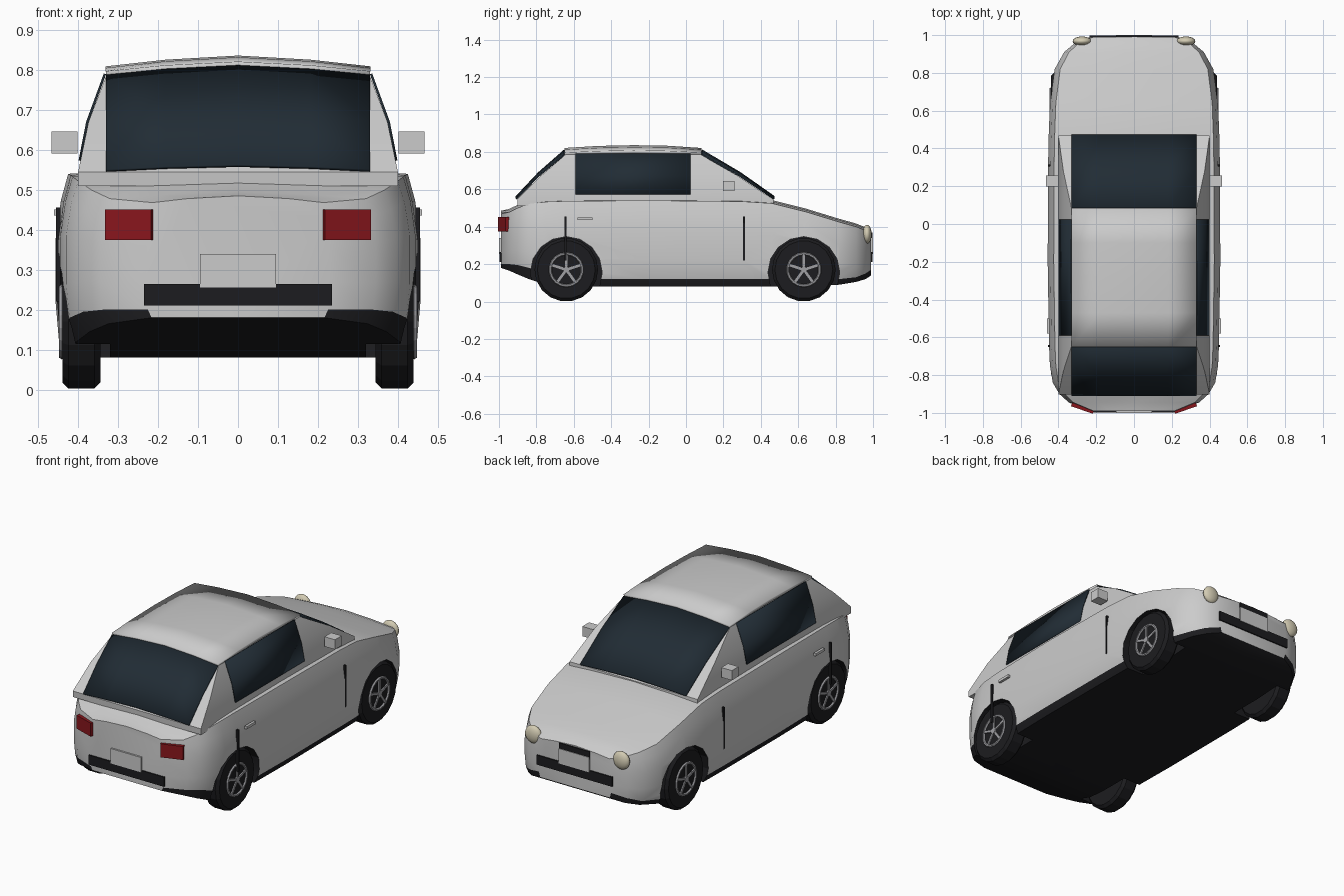
import bpy, bmesh, math
from mathutils import Matrix

if "Cube" in bpy.data.objects:
    bpy.data.objects.remove(bpy.data.objects["Cube"])


def mat(name, r, g, b):
    m = bpy.data.materials.new(name)
    m.diffuse_color = (r, g, b, 1)
    m.use_nodes = True
    m.node_tree.nodes["Principled BSDF"].inputs["Base Color"].default_value = m.diffuse_color
    return m


PAINT = mat("paint", 0.8, 0.8, 0.8)
BLACK = mat("black_trim", 0.012, 0.012, 0.014)
GLASS = mat("dark_glass", 0.015, 0.025, 0.035)
RED = mat("red_lens", 0.25, 0.008, 0.012)
CREAM = mat("cream_lens", 0.65, 0.6, 0.45)
ALLOY = mat("alloy", 0.35, 0.35, 0.37)


def finish(name, bm, mats, angle=None):
    bmesh.ops.recalc_face_normals(bm, faces=bm.faces)
    me = bpy.data.meshes.new(name)
    bm.to_mesh(me)
    bm.free()
    for m in mats:
        me.materials.append(m)
    ob = bpy.data.objects.new(name, me)
    bpy.context.collection.objects.link(ob)
    if angle:
        smooth(ob, angle)
    return ob


def smooth(ob, angle):
    bpy.ops.object.select_all(action='DESELECT')
    ob.select_set(True)
    bpy.context.view_layer.objects.active = ob
    bpy.ops.object.shade_smooth_by_angle(angle=math.radians(angle))


def box(name, loc, size, m, rot=(0, 0, 0)):
    bm = bmesh.new()
    bmesh.ops.create_cube(bm, size=1, matrix=Matrix.Diagonal((*size, 1)))
    ob = finish(name, bm, [m])
    ob.location, ob.rotation_euler = loc, rot
    return ob


def disc(name, loc, radius, depth, m, sides=16):
    bm = bmesh.new()
    bmesh.ops.create_cone(bm, cap_ends=True, segments=sides, radius1=radius, radius2=radius,
                          depth=depth, matrix=Matrix.Rotation(math.pi / 2, 4, 'Y'))
    ob = finish(name, bm, [m])
    ob.location = loc
    return ob


def grid(name, rows, m, thick=0.0):
    bm = bmesh.new()
    vs = [[bm.verts.new(p) for p in r] for r in rows]
    for a, b in zip(vs, vs[1:]):
        for i in range(len(a) - 1):
            bm.faces.new((a[i], a[i + 1], b[i + 1], b[i]))
    ob = finish(name, bm, [m], 30)
    if thick:
        s = ob.modifiers.new("thickness", 'SOLIDIFY')
        s.thickness, s.offset = thick, 0
    return ob


def loft(name, rings, mats, angle, dark=()):
    bm = bmesh.new()
    vs = [[bm.verts.new(p) for p in r] for r in rings]
    n = len(vs[0])
    for a, b in zip(vs, vs[1:]):
        for i in range(n):
            f = bm.faces.new((a[i], a[(i + 1) % n], b[(i + 1) % n], b[i]))
            f.material_index = 1 if i in dark else 0
    bm.faces.new(vs[0])
    bm.faces.new(vs[-1])
    return finish(name, bm, mats, angle)


# Lower body: lofted sections (y, half width, belt z, sill z, floor z)
SECTIONS = [
    (-.99, .23, .468, .20, .18), (-.945, .345, .478, .20, .165), (-.90, .395, .50, .195, .145),
    (-.84, .43, .522, .18, .12), (-.75, .445, .533, .15, .09), (-.64, .45, .537, .12, .08),
    (-.2, .457, .54, .12, .08), (.3, .455, .535, .12, .08), (.46, .452, .525, .12, .08),
    (.64, .445, .48, .12, .08), (.82, .42, .425, .12, .09), (.91, .37, .40, .13, .105),
    (.96, .31, .38, .15, .12), (.99, .23, .36, .17, .14)]


def section(y, w, zt, zs, zb):
    h = zt - zs
    half = [(.55 * w, zt + .01), (.93 * w, zt), (.97 * w, zt - .16 * h), (w, zt - .4 * h),
            (w, zt - .75 * h), (.98 * w, zs), (.94 * w, zb)]
    pts = [(0, zt + .017)] + half + [(0, zb)] + [(-x, z) for x, z in reversed(half)]
    return [(x, y, z) for x, z in pts]


body = loft("body", [section(*s) for s in SECTIONS], [PAINT, BLACK], 35, dark=(6, 7, 8, 9))

# Wheel wells cut out of the body
AXLES = (("rear", -.64), ("front", .63))
for side in (-1, 1):
    for tag, y in AXLES:
        cutter = disc("well_cutter", (side * .45, y, .155), .192, .26, BLACK)
        cutter.hide_render = True
        mod = body.modifiers.new("well", 'BOOLEAN')
        mod.operation, mod.solver, mod.object = 'DIFFERENCE', 'EXACT', cutter
        mod.material_mode = 'TRANSFER'
        bpy.context.view_layer.objects.active = body
        bpy.ops.object.modifier_apply(modifier=mod.name)
        bpy.data.objects.remove(cutter)
smooth(body, 35)

# Cabin: stacked rings (z, half width, rear y, front y)
LEVELS = [(.51, .40, -.90, .47), (.545, .40, -.902, .468), (.67, .374, -.778, .28), (.785, .33, -.645, .08)]
loft("cabin", [[(-w, a, z), (w, a, z), (w, b, z), (-w, b, z)] for z, w, a, b in LEVELS], [PAINT], 30)


def crowned(y, z, crown, w=.33):
    return [(w * f, y, z + crown * (1 - abs(f) ** 1.6)) for f in (-1, -.55, 0, .55, 1)]


# Crowned roof and glass
grid("roof", [crowned(-.65, .788, .024), crowned(-.47, .796, .027), crowned(-.28, .80, .027),
              crowned(-.1, .797, .027), crowned(.083, .788, .024)], PAINT, .018)
grid("rear_window", [crowned(-.65, .785, .024), crowned(-.788, .67, .018), crowned(-.908, .548, .012)], GLASS, .008)
grid("windshield", [crowned(.085, .785, .024), crowned(.29, .67, .018), crowned(.472, .548, .012)], GLASS, .008)
for s in (-1, 1):
    grid("side_window", [[(s * x, -.59, z), (s * x, .025, z)]
                         for x, z in ((.396, .573), (.377, .67), (.333, .79))], GLASS, .006)

    # Side details
    box("mirror", (s * .434, .228, .618), (.066, .06, .055), PAINT)
    box("door_handle", (s * .454, -.54, .443), (.014, .08, .015), PAINT)
    for y in (-.645, .31):
        box("door_seam", (s * .45, y, .338), (.012, .01, .235), BLACK)

    # Lamps
    box("tail_light", (s * .27, -.968, .413), (.122, .035, .076), RED, (0, 0, s * .33))
    bm = bmesh.new()
    bmesh.ops.create_uvsphere(bm, u_segments=16, v_segments=10, radius=.05)
    lamp = finish("headlight", bm, [CREAM], 40)
    lamp.location, lamp.scale = (s * .275, .968, .36), (1, .5, 1)

    # Wheels: tyre, rim ring, hub and spokes
    for tag, y in AXLES:
        tyre = disc(tag + "_tyre", (s * .392, y, .17), .17, .095, BLACK, 18)
        bev = tyre.modifiers.new("shoulder", 'BEVEL')
        bev.width, bev.segments = .015, 1
        bpy.ops.mesh.primitive_torus_add(major_segments=18, minor_segments=6, major_radius=.086,
                                         minor_radius=.008, location=(s * .441, y, .17),
                                         rotation=(0, math.pi / 2, 0))
        rim = bpy.context.object
        rim.name = tag + "_rim"
        rim.data.materials.append(ALLOY)
        disc(tag + "_hub", (s * .441, y, .17), .018, .014, ALLOY, 10)
        for k in range(5):
            a = math.pi / 2 + k * math.tau / 5
            box(tag + "_spoke", (s * .441, y + .045 * math.cos(a), .17 + .045 * math.sin(a)),
                (.01, .08, .014), ALLOY, (a, 0, 0))

# Bumper grilles and blank plates at both ends
for e in (-1, 1):
    box("bumper_grille", (0, e * .985, .237), (.47, .024, .054), BLACK)
    box("plate", (0, e * .988, .297), (.19, .024, .084), PAINT)
box("nose_slot", (0, .985, .345), (.19, .024, .05), BLACK)
